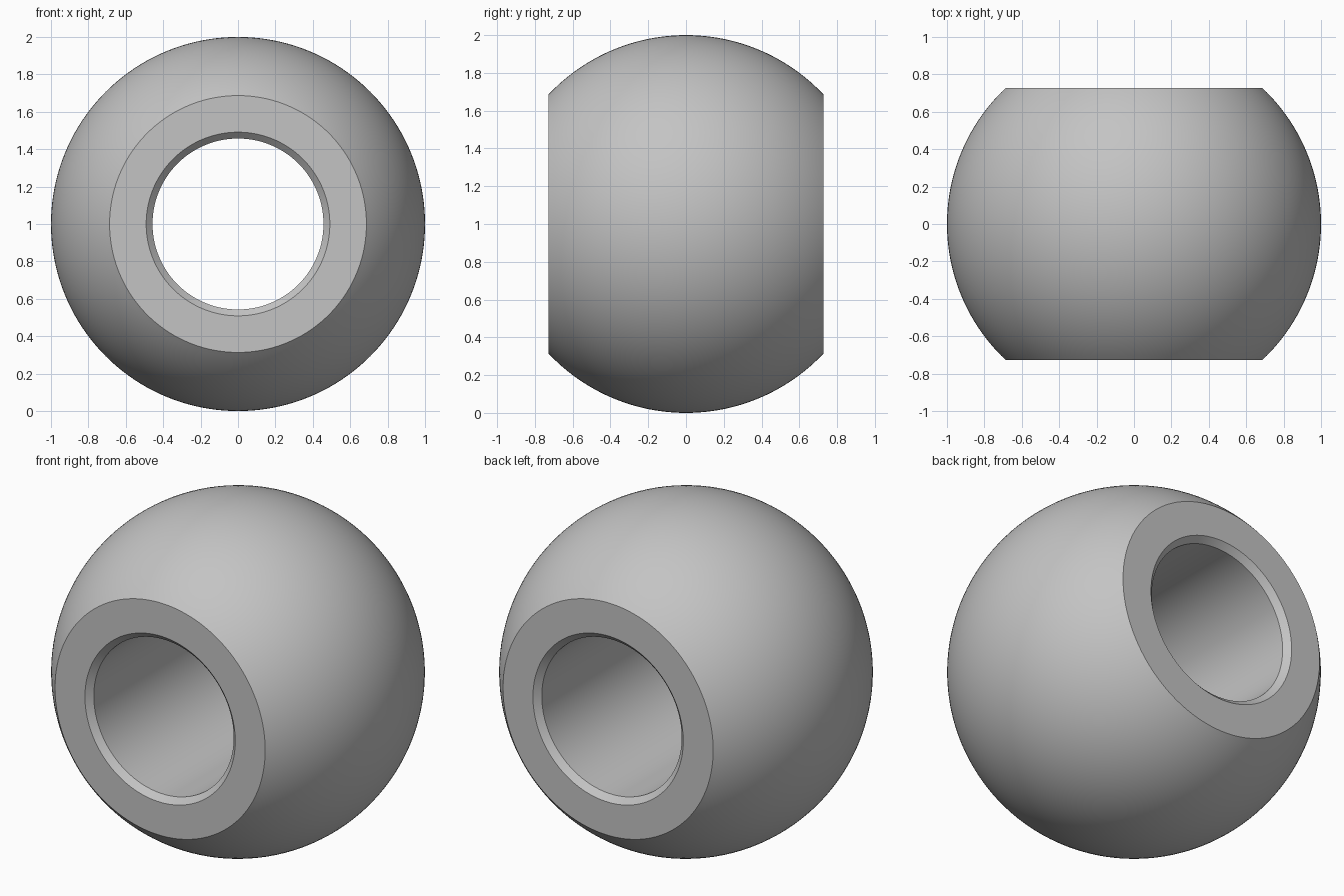
import bpy
import bmesh
from math import asin, cos, sin, pi, radians
from mathutils import Matrix, Vector

RADIUS = 1.0         # ball radius
HALF_WIDTH = 0.727   # distance from the centre to each flat end
BORE = 0.457         # radius of the through hole
CHAMFER = 0.034      # 45 degree bevel at the hole's mouths
ARC_STEPS = 48
SEGMENTS = 160

if "Cube" in bpy.data.objects:
    bpy.data.objects.remove(bpy.data.objects["Cube"], do_unlink=True)

# Plain grey metal
metal = bpy.data.materials.new("grey_metal")
metal.use_nodes = True
grey = (0.55, 0.55, 0.55, 1)
metal.diffuse_color = grey
metal.node_tree.nodes["Principled BSDF"].inputs["Base Color"].default_value = grey

# Closed cross-section as (radius, y): outer arc, flat end, chamfer, bore, chamfer
limit = asin(HALF_WIDTH / RADIUS)
angles = [limit * (2 * i / ARC_STEPS - 1) for i in range(ARC_STEPS + 1)]
profile = [(RADIUS * cos(a), RADIUS * sin(a)) for a in angles]
inner = HALF_WIDTH - CHAMFER
profile += [(BORE + CHAMFER, HALF_WIDTH), (BORE, inner),
            (BORE, -inner), (BORE + CHAMFER, -HALF_WIDTH)]

# Revolve the cross-section around the y axis
bm = bmesh.new()
rings = []
for s in range(SEGMENTS):
    turn = Matrix.Rotation(2 * pi * s / SEGMENTS, 3, 'Y')
    rings.append([bm.verts.new(turn @ Vector((r, y, 0))) for r, y in profile])
for s, ring in enumerate(rings):
    following = rings[(s + 1) % SEGMENTS]
    for i in range(len(profile)):
        j = (i + 1) % len(profile)
        bm.faces.new((ring[i], ring[j], following[j], following[i]))
bmesh.ops.recalc_face_normals(bm, faces=bm.faces)
bmesh.ops.translate(bm, verts=bm.verts, vec=(0, 0, RADIUS))

mesh = bpy.data.meshes.new("bored_ball")
bm.to_mesh(mesh)
bm.free()
mesh.materials.append(metal)
ball = bpy.data.objects.new("bored_ball", mesh)
bpy.context.collection.objects.link(ball)

# Smooth surfaces with crisp rims
bpy.ops.object.select_all(action='DESELECT')
ball.select_set(True)
bpy.context.view_layer.objects.active = ball
bpy.ops.object.shade_smooth_by_angle(angle=radians(30))
